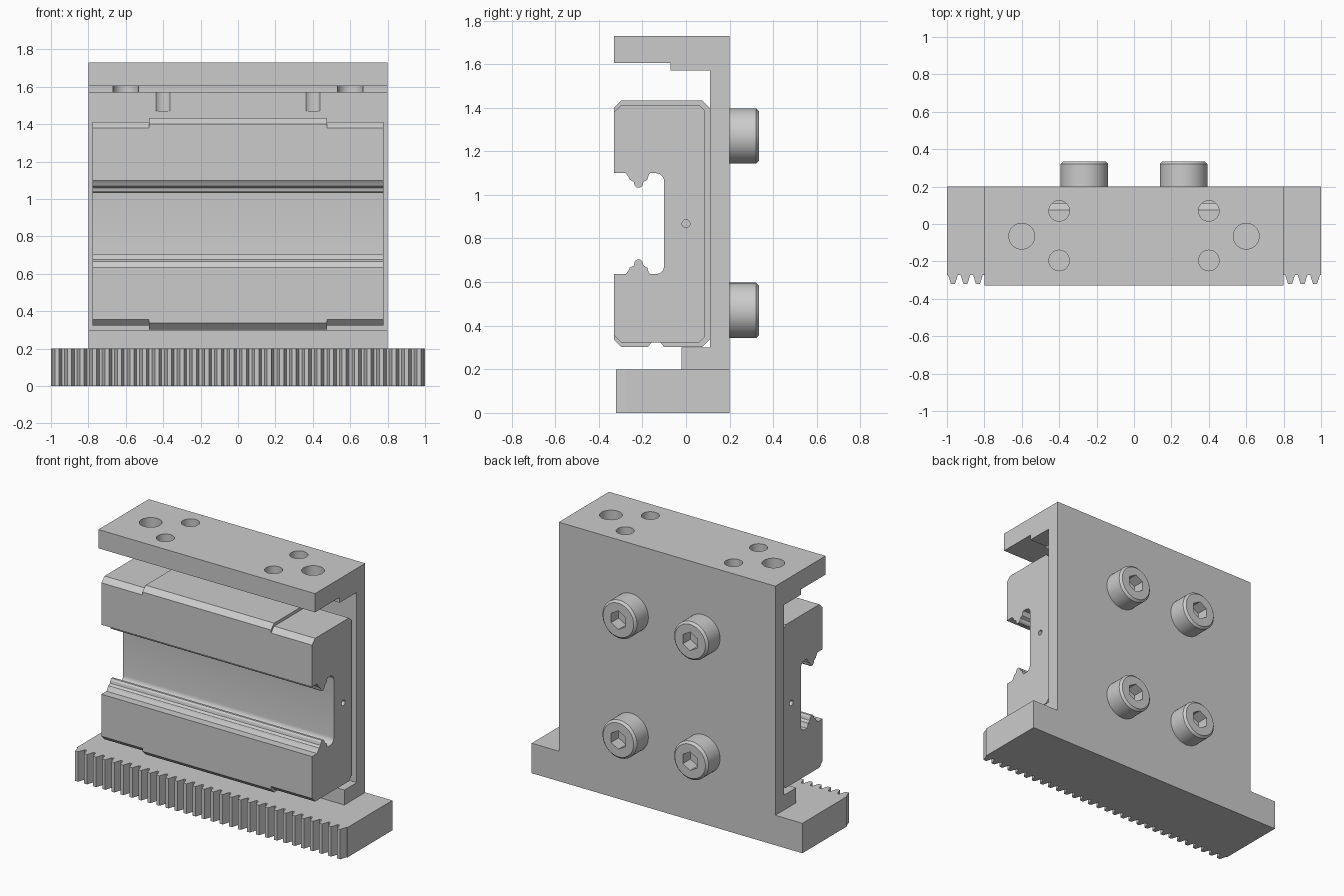
import bpy, bmesh, math
from mathutils import Matrix, Vector

cube = bpy.data.objects.get("Cube")
if cube:
    bpy.data.objects.remove(cube, do_unlink=True)

steel = bpy.data.materials.new("machined_grey")
steel.use_nodes = True
grey = (0.6, 0.6, 0.6, 1)
steel.diffuse_color = grey
steel.node_tree.nodes["Principled BSDF"].inputs["Base Color"].default_value = grey


def finish(name, bm):
    bmesh.ops.recalc_face_normals(bm, faces=bm.faces)
    mesh = bpy.data.meshes.new(name)
    bm.to_mesh(mesh)
    bm.free()
    mesh.materials.append(steel)
    obj = bpy.data.objects.new(name, mesh)
    bpy.context.collection.objects.link(obj)
    return obj


def prism(name, outline, lo, hi, axis="X"):
    """Extrude a (y, z) outline along X, or an (x, y) outline along Z."""
    bm = bmesh.new()
    place = (lambda p: (lo, *p)) if axis == "X" else (lambda p: (*p, lo))
    face = bm.faces.new([bm.verts.new(place(p)) for p in outline])
    ext = bmesh.ops.extrude_face_region(bm, geom=[face])
    move = Vector((hi - lo, 0, 0)) if axis == "X" else Vector((0, 0, hi - lo))
    bmesh.ops.translate(bm, vec=move, verts=[v for v in ext["geom"] if isinstance(v, bmesh.types.BMVert)])
    return finish(name, bm)


def cylinder(name, radius, depth, centre, axis="Z", sides=40):
    turn = {"Z": Matrix(), "X": Matrix.Rotation(math.pi / 2, 4, "Y"),
            "Y": Matrix.Rotation(-math.pi / 2, 4, "X")}[axis]
    bm = bmesh.new()
    bmesh.ops.create_cone(bm, cap_ends=True, segments=sides, radius1=radius, radius2=radius,
                          depth=depth, matrix=Matrix.Translation(centre) @ turn)
    return finish(name, bm)


def combine(obj, tools, operation="DIFFERENCE"):
    bpy.context.view_layer.objects.active = obj
    for tool in tools:
        mod = obj.modifiers.new("combine", "BOOLEAN")
        mod.operation, mod.solver, mod.object = operation, "EXACT", tool
        bpy.ops.object.modifier_apply(modifier=mod.name)
        bpy.data.objects.remove(tool, do_unlink=True)


def smooth(obj):
    bpy.ops.object.select_all(action="DESELECT")
    obj.select_set(True)
    bpy.context.view_layer.objects.active = obj
    bpy.ops.object.shade_smooth_by_angle(angle=math.radians(30))


# Back plate with top flange and bottom lug
plate = prism("back_plate", [
    (0.2, 0.2), (0.2, 1.73), (-0.33, 1.73), (-0.33, 1.605), (-0.07, 1.605),
    (-0.07, 1.57), (0.11, 1.57), (0.11, 0.3), (-0.02, 0.3), (-0.02, 0.2)], -0.8, 0.8)
cutters = []
for s in (-1, 1):
    cutters += [cylinder("hole", 0.055, 0.4, (s * 0.4, 0.07, 1.67)),
                cylinder("hole", 0.055, 0.3, (s * 0.4, -0.195, 1.67)),
                cylinder("hole", 0.069, 0.3, (s * 0.6, -0.065, 1.67))]
combine(plate, cutters)
smooth(plate)

# Toothed rack
TEETH, END = 30, 0.968
pitch = 2 * END / (TEETH - 1)
rack_outline = [(1, 0.2), (-1, 0.2), (-1, -0.272)]
for i in range(TEETH):
    x = -END + i * pitch
    rack_outline += [(x - 0.026, -0.272), (x - 0.011, -0.32), (x + 0.011, -0.32), (x + 0.026, -0.272)]
rack_outline.append((1, -0.272))
prism("toothed_rack", rack_outline, 0, 0.2, "Z")

# Carriage: upper half of its section, mirrored about the middle height
MID = 0.868
corner = [(-0.14 + 0.04 * math.sin(a), 1.06 + 0.04 * math.cos(a))
          for a in (math.radians(d) for d in range(0, 91, 15))]
rib = [(-0.33, 1.1), (-0.277, 1.1), (-0.265, 1.085), (-0.258, 1.07), (-0.24, 1.06),
       (-0.235, 1.042), (-0.225, 1.033), (-0.21, 1.033), (-0.2, 1.042), (-0.195, 1.06),
       (-0.177, 1.07), (-0.172, 1.09), (-0.165, 1.1)]


def section(top, back, chamfer, notch=()):
    outer = [(back, top - chamfer), (back - chamfer, top), (-0.33 + 0.033, top), (-0.33, top - 0.033)]
    half = outer + rib + corner
    lower = [(y, 2 * MID - z) for y, z in reversed(half)]
    at = len(lower) - 2
    return half + lower[:at] + list(notch) + lower[at:]


groove = [(-0.175, 0.303), (-0.155, 0.325), (-0.12, 0.325), (-0.1, 0.303)]
carriage = prism("carriage", section(1.433, 0.11, 0.035, groove), -0.475, 0.475)
ends = [prism("carriage_end", section(1.413, 0.085, 0.025), *sorted((s * 0.475, s * 0.778)))
        for s in (-1, 1)]
combine(carriage, ends, "UNION")
combine(carriage, [cylinder("port", 0.018, 0.1, (s * 0.778, 0, MID), "X", 20) for s in (-1, 1)])
smooth(carriage)

# Socket head screws
for side, s in (("right", -1), ("left", 1)):
    for level, z in (("lower", 0.47), ("upper", 1.27)):
        screw = cylinder(f"{level}_{side}_screw", 0.127, 0.135, (s * 0.265, 0.2675, z), "Y", 48)
        bm = bmesh.new()
        bm.from_mesh(screw.data)
        rim = [e for e in bm.edges if all(v.co.y > 0.33 for v in e.verts)]
        bmesh.ops.bevel(bm, geom=rim, offset=0.014, segments=1, affect="EDGES")
        bm.to_mesh(screw.data)
        bm.free()
        combine(screw, [cylinder("socket", 0.062, 0.16, (s * 0.265, 0.335, z), "Y", 6)])
        smooth(screw)
